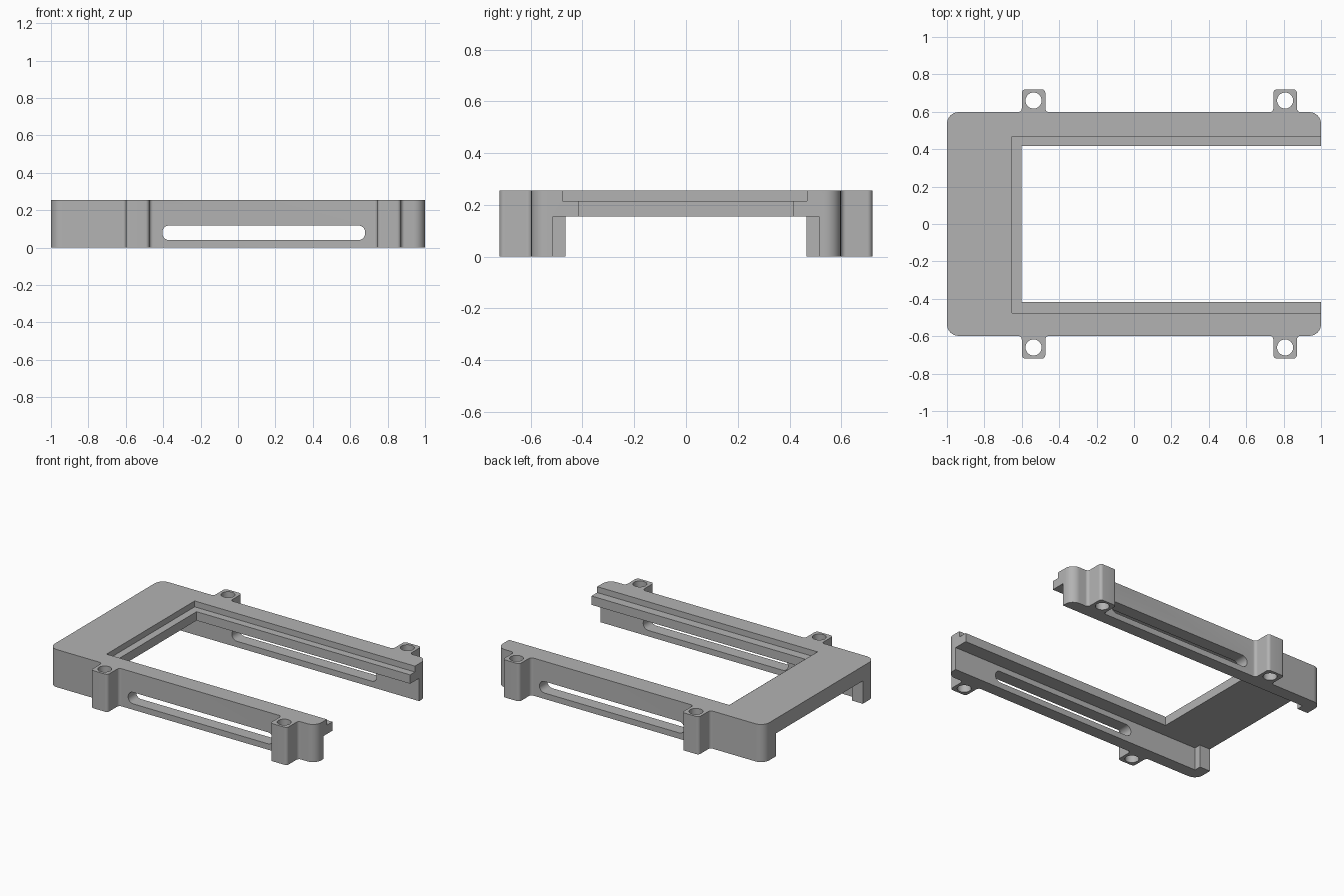
import bpy, bmesh, math
from mathutils import Vector

if "Cube" in bpy.data.objects:
    bpy.data.objects.remove(bpy.data.objects["Cube"], do_unlink=True)

grey = bpy.data.materials.new("Plain grey")
grey.use_nodes = True
colour = (0.45, 0.45, 0.45, 1)
grey.diffuse_color = colour
grey.node_tree.nodes["Principled BSDF"].inputs["Base Color"].default_value = colour

HEIGHT, SHELF, LEDGE = 0.255, 0.155, 0.215
TAB_X = (-0.537, 0.808)
TAB_HALF, TAB_Y, SIDE_Y = 0.063, 0.72, 0.598


def rounded(corners, steps=8):
    """Replace each (x, y, radius) corner with an arc, inward or outward."""
    points = []
    for i, (x, y, r) in enumerate(corners):
        p = Vector((x, y))
        if not r:
            points.append(p)
            continue
        a = (Vector(corners[i - 1][:2]) - p).normalized()
        b = (Vector(corners[(i + 1) % len(corners)][:2]) - p).normalized()
        for k in range(steps + 1):
            t = math.pi / 2 * k / steps
            points.append(p + r * (a * (1 - math.sin(t)) + b * (1 - math.cos(t))))
    return points


def prism(name, points, low, high, along_y=False):
    """Extrude a flat outline along z, or along y for side cuts."""
    bm = bmesh.new()
    place = (lambda p, d: (p[0], d, p[1])) if along_y else (lambda p, d: (p[0], p[1], d))
    face = bm.faces.new([bm.verts.new(place(p, low)) for p in points])
    grown = bmesh.ops.extrude_face_region(bm, geom=[face])["geom"]
    move = place((0, 0), high - low)
    bmesh.ops.translate(bm, vec=move, verts=[v for v in grown if isinstance(v, bmesh.types.BMVert)])
    bmesh.ops.recalc_face_normals(bm, faces=bm.faces)
    mesh = bpy.data.meshes.new(name)
    bm.to_mesh(mesh)
    bm.free()
    mesh.materials.append(grey)
    obj = bpy.data.objects.new(name, mesh)
    bpy.context.collection.objects.link(obj)
    return obj


def box_outline(x0, x1, y0, y1, r=0):
    return rounded([(x0, y0, r), (x1, y0, r), (x1, y1, r), (x0, y1, r)])


# Outer body with four screw tabs
half = [(1, SIDE_Y, 0.062)]
for x in reversed(TAB_X):
    half += [(x + TAB_HALF, SIDE_Y, 0.02), (x + TAB_HALF, TAB_Y, 0.02),
             (x - TAB_HALF, TAB_Y, 0.02), (x - TAB_HALF, SIDE_Y, 0.02)]
half.append((-1, SIDE_Y, 0.062))
outline = half + [(x, -y, r) for x, y, r in reversed(half)]
frame = prism("frame", rounded(outline), 0, HEIGHT)

# Window, stepped ledge, and hollow underside that leaves small end feet
under = [(1.2, 0.513), (-0.92, 0.513), (-0.92, 0.466), (-1.2, 0.466)]
under += [(x, -y) for x, y in reversed(under)]
cutters = [
    prism("window_cutter", box_outline(-0.602, 1.2, -0.416, 0.416), -0.1, 0.4),
    prism("ledge_cutter", box_outline(-0.652, 1.2, -0.477, 0.467), LEDGE, 0.4),
    prism("underside_cutter", under, -0.1, SHELF),
    prism("slot_cutter", box_outline(-0.405, 0.68, 0.04, 0.118, 0.037), -1, 1, along_y=True),
]

# Screw holes
for x in TAB_X:
    for side in (-1, 1):
        ring = [(x + 0.043 * math.cos(math.tau * k / 32),
                 side * 0.66 + 0.043 * math.sin(math.tau * k / 32)) for k in range(32)]
        cutters.append(prism("screw_hole_cutter", ring, -0.1, 0.4))

bpy.ops.object.select_all(action="DESELECT")
bpy.context.view_layer.objects.active = frame
frame.select_set(True)
for cutter in cutters:
    cutter.hide_render = True
    cut = frame.modifiers.new(cutter.name, "BOOLEAN")
    cut.operation, cut.solver, cut.object = "DIFFERENCE", "EXACT", cutter
    bpy.ops.object.modifier_apply(modifier=cut.name)
    bpy.data.objects.remove(cutter, do_unlink=True)

bpy.ops.object.shade_smooth_by_angle(angle=math.radians(30))
